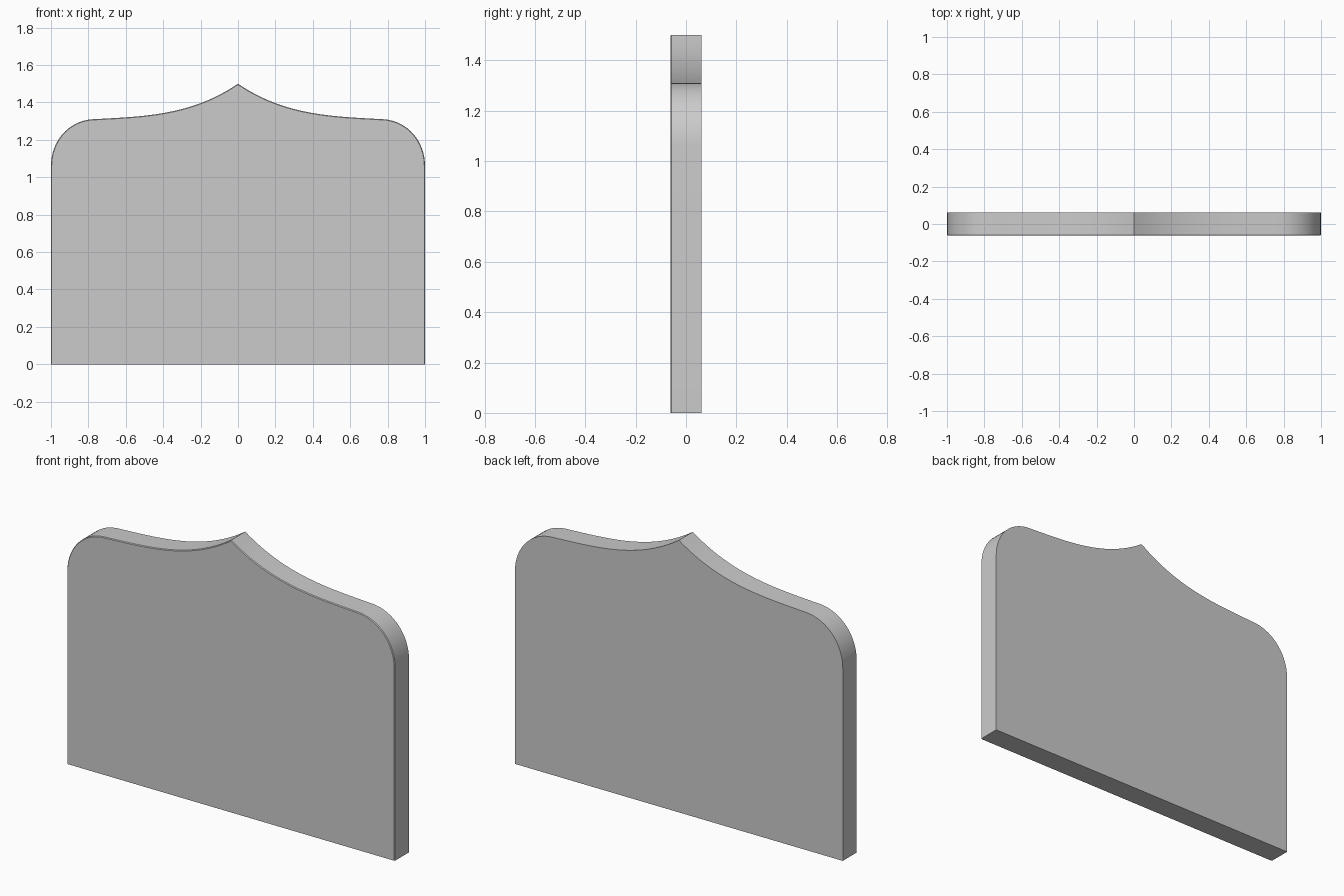
import bpy, bmesh
from mathutils import Vector
from mathutils.geometry import interpolate_bezier

if "Cube" in bpy.data.objects:
    bpy.data.objects.remove(bpy.data.objects["Cube"])

HALF_T = 0.0625


def curve(a, b, c, d, n):
    pts = [Vector((p[0], p[1], 0)) for p in (a, b, c, d)]
    return [(p.x, p.y) for p in interpolate_bezier(*pts, n)]


# Right half outline: swept ogee from the peak, rounded shoulder, straight side
half = curve((0, 1.5), (0.25, 1.33), (0.5, 1.325), (0.78, 1.31), 25)
half += curve((0.78, 1.31), (0.91, 1.30), (1, 1.19), (1, 1.06), 17)[1:]
half.append((1, 0))
outline = half + [(-x, z) for x, z in reversed(half[1:])]

# Extruded headboard slab
bm = bmesh.new()
front = bm.faces.new([bm.verts.new((x, -HALF_T, z)) for x, z in outline])
ext = bmesh.ops.extrude_face_region(bm, geom=[front], use_keep_orig=True)
new_verts = [v for v in ext["geom"] if isinstance(v, bmesh.types.BMVert)]
bmesh.ops.translate(bm, verts=new_verts, vec=(0, 2 * HALF_T, 0))
bmesh.ops.recalc_face_normals(bm, faces=bm.faces[:])

# Hairline chamfer along the front outline, leaving the bottom edge square
edges = [e for e in bm.edges
         if all(v.co.y < 0 for v in e.verts) and any(v.co.z > 0.01 for v in e.verts)]
bmesh.ops.bevel(bm, geom=edges, offset=0.004, segments=1, affect='EDGES')

mesh = bpy.data.meshes.new("headboard_panel")
bm.to_mesh(mesh)
bm.free()
panel = bpy.data.objects.new("headboard_panel", mesh)
bpy.context.collection.objects.link(panel)

# Smooth the curved rim, keep the corners crisp
bpy.context.view_layer.objects.active = panel
panel.select_set(True)
bpy.ops.object.shade_smooth_by_angle(angle=0.5)
